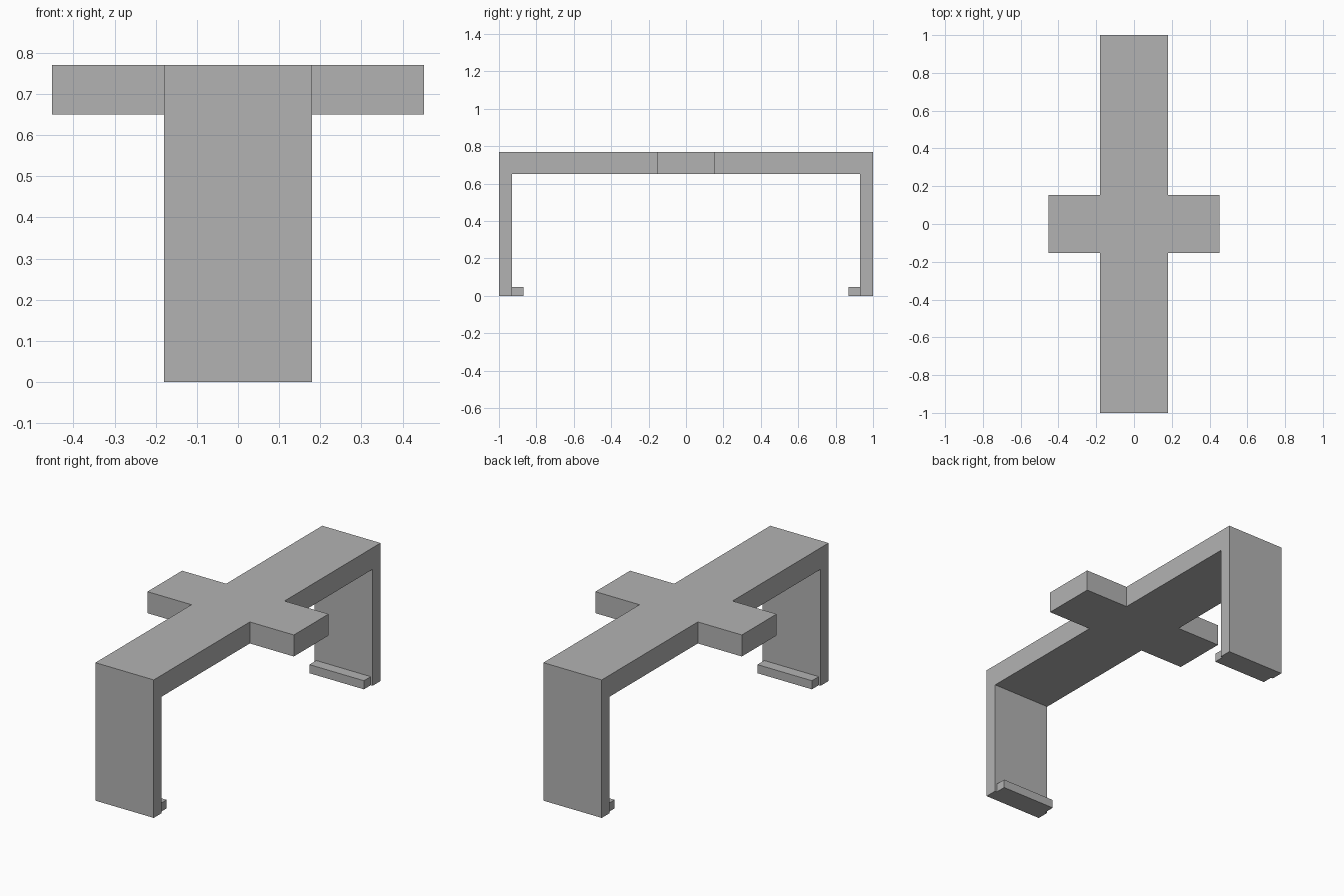
import bpy
import bmesh
from mathutils import Vector

cube = bpy.data.objects.get("Cube")
if cube:
    bpy.data.objects.remove(cube)

HALF_WIDTH, ARM_REACH = 0.18, 0.452
BAR_LOW, BAR_TOP = 0.65, 0.77
LEG_IN, LEG_OUT, ARM_HALF = 0.93, 1.0, 0.153

grey = bpy.data.materials.new("grey")
grey.use_nodes = True
grey.diffuse_color = (0.45, 0.45, 0.45, 1)
grey.node_tree.nodes["Principled BSDF"].inputs["Base Color"].default_value = grey.diffuse_color


def finish(bm, name):
    bmesh.ops.recalc_face_normals(bm, faces=bm.faces)
    mesh = bpy.data.meshes.new(name)
    bm.to_mesh(mesh)
    bm.free()
    mesh.materials.append(grey)
    obj = bpy.data.objects.new(name, mesh)
    bpy.context.collection.objects.link(obj)
    return obj


# Arch: side profile of quads, widened along x
bm = bmesh.new()
stations = [-LEG_OUT, -LEG_IN, -ARM_HALF, ARM_HALF, LEG_IN, LEG_OUT]
panels = [(a, b, BAR_LOW, BAR_TOP) for a, b in zip(stations, stations[1:])]
panels += [(-LEG_OUT, -LEG_IN, 0, BAR_LOW), (LEG_IN, LEG_OUT, 0, BAR_LOW)]
for y0, y1, z0, z1 in panels:
    corners = [(y0, z0), (y1, z0), (y1, z1), (y0, z1)]
    bm.faces.new([bm.verts.new((-HALF_WIDTH, y, z)) for y, z in corners])
bmesh.ops.remove_doubles(bm, verts=bm.verts, dist=0.0001)
widened = bmesh.ops.extrude_face_region(bm, geom=bm.faces[:])["geom"]
bmesh.ops.translate(bm, vec=(2 * HALF_WIDTH, 0, 0),
                    verts=[g for g in widened if isinstance(g, bmesh.types.BMVert)])
bmesh.ops.recalc_face_normals(bm, faces=bm.faces)

# Side arms pulled out of the middle panel on both sides
middle = [f for f in bm.faces
          if abs(f.normal.x) > 0.9 and abs(f.calc_center_median().y) < 0.01]
for face in bmesh.ops.extrude_discrete_faces(bm, faces=middle)["faces"]:
    side = 1 if face.calc_center_median().x > 0 else -1
    bmesh.ops.translate(bm, verts=face.verts,
                        vec=(side * (ARM_REACH - HALF_WIDTH), 0, 0))
finish(bm, "cross_bridge")

# Small inward lips at the feet
for name, side in (("front_lip", -1), ("back_lip", 1)):
    bm = bmesh.new()
    bmesh.ops.create_cube(bm, size=1)
    bmesh.ops.scale(bm, vec=Vector((0.336, 0.06, 0.048)), verts=bm.verts)
    bmesh.ops.translate(bm, vec=(0, side * (LEG_IN - 0.03), 0.024), verts=bm.verts)
    finish(bm, name)
